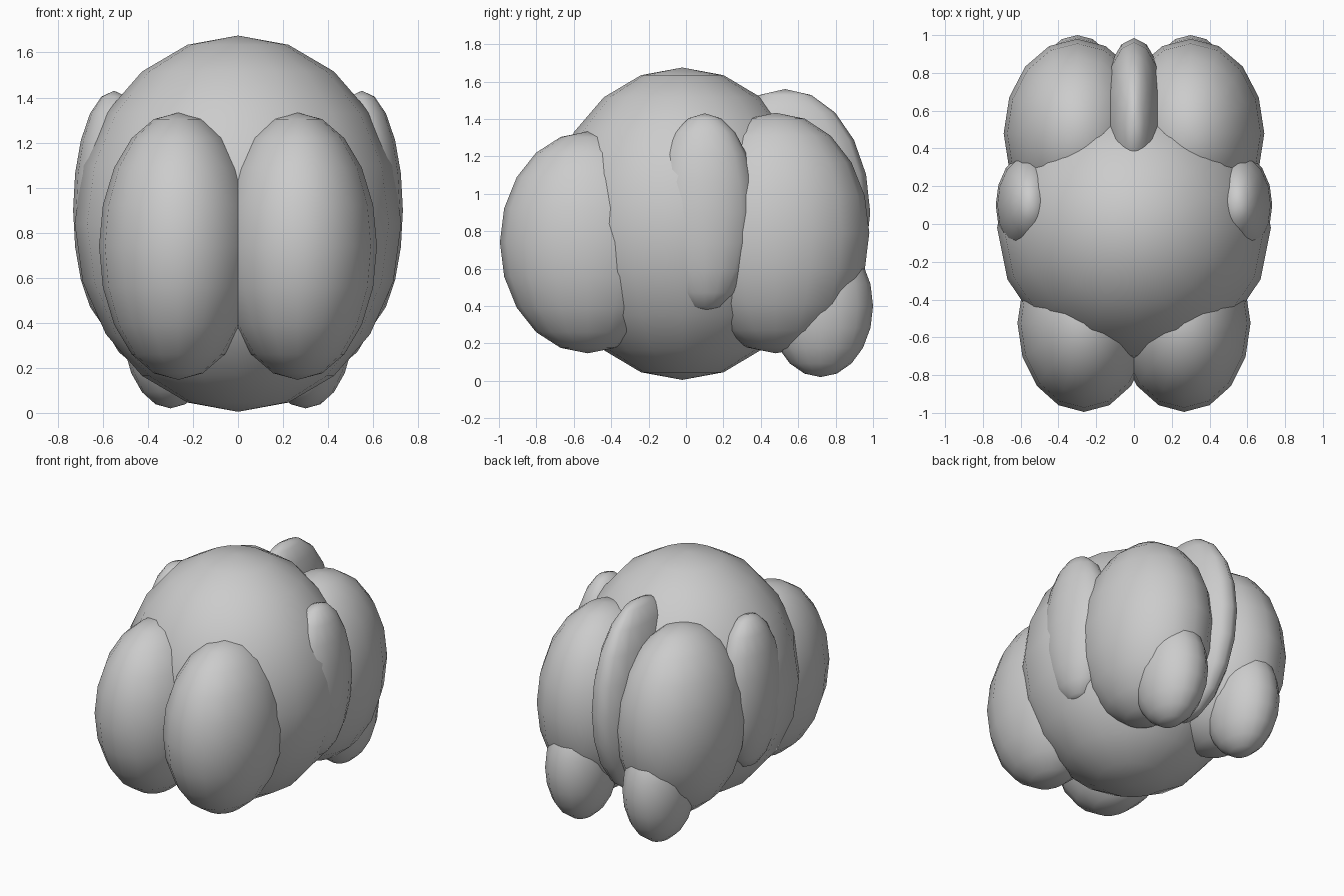
import bpy

if "Cube" in bpy.data.objects:
    bpy.data.objects.remove(bpy.data.objects["Cube"])


def ellipsoid(name, center, radii):
    """Low-resolution smooth-shaded ellipsoid."""
    bpy.ops.mesh.primitive_uv_sphere_add(segments=16, ring_count=10, radius=1, location=center)
    ob = bpy.context.object
    ob.name = name
    ob.scale = radii
    bpy.ops.object.transform_apply(location=False, rotation=False, scale=True)
    bpy.ops.object.shade_smooth()
    return ob


# Central body and the narrow ridge behind it
ellipsoid("body", (0, -0.02, 0.84), (0.725, 0.715, 0.835))
ellipsoid("back_ridge", (0, 0.53, 0.90), (0.175, 0.455, 0.66))

# Paired lobes, repeated on both sides
pairs = {
    "front_lobe": ((0.265, -0.525, 0.74), (0.352, 0.47, 0.593)),
    "rear_lobe": ((0.30, 0.48, 0.79), (0.39, 0.50, 0.643)),
    "side_lobe": ((0.55, 0.10, 0.90), (0.182, 0.277, 0.53)),
    "lower_rear_lobe": ((0.30, 0.72, 0.40), (0.215, 0.28, 0.38)),
}
for name, ((x, y, z), radii) in pairs.items():
    for side, label in ((1, "right"), (-1, "left")):
        ellipsoid(f"{name}_{label}", (side * x, y, z), radii)
